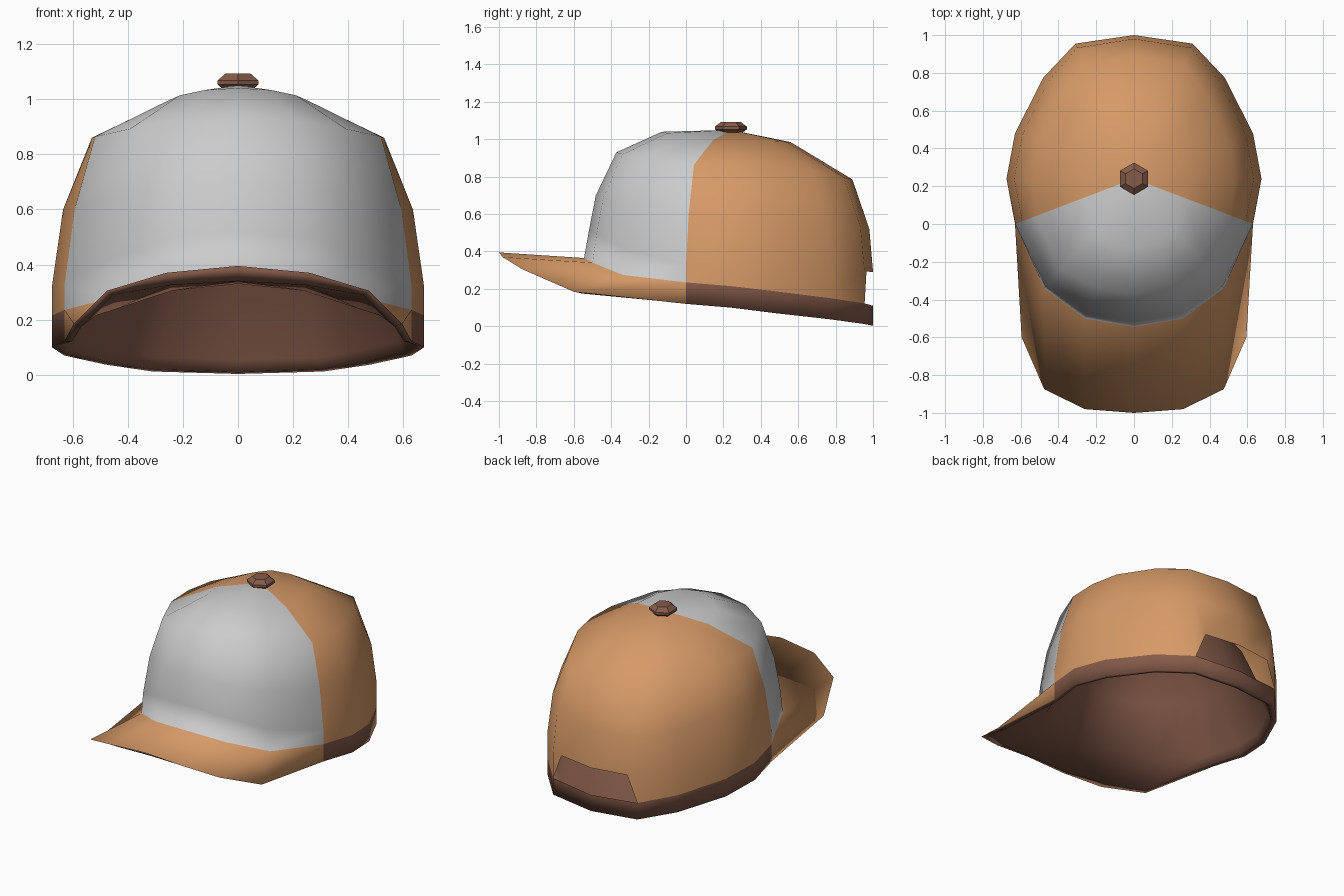
import bpy, bmesh, math
from mathutils import Vector

if "Cube" in bpy.data.objects:
    bpy.data.objects.remove(bpy.data.objects["Cube"])


def material(name, rgb):
    m = bpy.data.materials.new(name)
    m.diffuse_color = (*rgb, 1)
    m.use_nodes = True
    m.node_tree.nodes["Principled BSDF"].inputs["Base Color"].default_value = m.diffuse_color
    return m


GREY = material("grey_cloth", (0.55, 0.55, 0.55))
ORANGE = material("orange_cloth", (0.67, 0.32, 0.135))
BROWN = material("brown_cloth", (0.235, 0.105, 0.068))


def finish(name, bm, mats, mirror=False, smooth=False):
    """Turn the bmesh into an object, optionally mirrored and smooth."""
    me = bpy.data.meshes.new(name)
    bm.to_mesh(me)
    bm.free()
    ob = bpy.data.objects.new(name, me)
    bpy.context.collection.objects.link(ob)
    for m in mats:
        me.materials.append(m)
    if mirror:
        ob.modifiers.new("mirror", "MIRROR").merge_threshold = 0.002
    for p in me.polygons:
        p.use_smooth = smooth
    return ob


# Half outline of the crown's foot, front to back
outline = [(0, -.545, .365), (.26, -.5, .34), (.475, -.34, .275),
           (.63, 0, .235), (.675, .24, .215), (.63, .48, .187),
           (.48, .775, .15), (.31, .955, .122), (0, 1.0, .11)]
band_z = [.12, .10, .07, .037, .012, .003]     # band bottom, side to back
brim_edge = [(0, -1, .395), (.26, -.98, .37), (.475, -.875, .305), (.595, -.6, .185)]
CY = .24                                       # centre of the crown
# Crown levels: (scale, height) at front, side and back
levels = [((.965, .52), (1.0, .32), (1.0, .29)),
          ((.92, .70), (.94, .60), (.974, .52)),
          ((.78, .93), (.785, .86), (.855, .785)),
          ((.47, 1.04), (.385, .99), (.42, .985))]
lining_levels = [((.72, .56), (.72, .47), (.72, .43)),
                 ((.40, .83), (.40, .80), (.40, .77))]


def level_point(p, level, boost=1.0):
    front, side, back = level
    d = p[1] - CY
    w = (abs(d) / (.785 if d < 0 else .76)) ** 2.5
    end = front if d < 0 else back
    s, z = (side[k] + (end[k] - side[k]) * w for k in (0, 1))
    return (p[0] * s * boost, CY + d * s * boost, z)


bm = bmesh.new()


def face(verts, mat):
    bm.faces.new(verts).material_index = mat


# Crown: grey front panel, orange rear with an opening at the back
rings = [[bm.verts.new(p) for p in outline]]
for k, lv in enumerate(levels):
    rings.append([bm.verts.new(level_point(p, lv, 1.05 if k > 1 and i in (2, 3) else 1))
                  for i, p in enumerate(outline)])
top = bm.verts.new((0, CY, 1.05))
corner = bm.verts.new(rings[1][7].co.lerp(rings[1][8].co, .22))
for i in range(8):
    mat = 0 if i < 3 else 1
    for k in range(4):
        a, b = rings[k], rings[k + 1]
        if i == 7 and k == 0:
            face((a[7], corner, b[7]), 1)               # side of the opening
        elif i == 7 and k == 1:
            face((a[7], corner, a[8], b[8], b[7]), 1)   # above the opening
        else:
            face((a[i], a[i + 1], b[i + 1], b[i]), mat)
    face((rings[4][i], rings[4][i + 1], top), mat)

# Band round the sides and back
foot = rings[0]
low = [bm.verts.new((p[0], p[1], z)) for p, z in zip(outline[3:], band_z)]
for i in range(5):
    face((low[i], low[i + 1], foot[i + 4], foot[i + 3]), 2)

# Arched brim, turned down at both sides
o = [bm.verts.new(p) for p in brim_edge] + low[:1]
for i in range(2):
    face((foot[i], o[i], o[i + 1], foot[i + 1]), 1)
face((foot[2], o[2], o[3]), 1)
face((foot[2], o[3], foot[3]), 1)
face((foot[3], o[3], o[4]), 1)

# Lining: lip under the brim and band, then an inner dome
edge = o + low[1:]
inside = outline[:3] + [(.56, -.17, .25)] + outline[3:]
drops = [.055, .045, .015, .01, -.002]
lip, seat = [], []
for i, (v, p) in enumerate(zip(edge, inside)):
    x, y, z = v.co
    lip.append(bm.verts.new((x * .955, y * (.92 if y < 0 else .96),
                             z - (drops[i] if i < 5 else -.008))))
    seat.append(bm.verts.new((p[0] * .92, CY + (p[1] - CY) * .93,
                              p[2] - .035 if i < 4 else z + .05)))
lining = [edge, lip, seat] + [[bm.verts.new(level_point(p, lv)) for p in inside]
                              for lv in lining_levels]
peak = bm.verts.new((0, CY, .92))
for i in range(len(edge) - 1):
    for a, b in zip(lining, lining[1:]):
        face((a[i], b[i], b[i + 1], a[i + 1]), 2)
    face((lining[-1][i], peak, lining[-1][i + 1]), 2)
finish("cap_body", bm, [GREY, ORANGE, BROWN], mirror=True, smooth=True)

# Six-sided top button
bm = bmesh.new()
loops = []
for r, z in [(.055, 1.03), (.085, 1.053), (.085, 1.068), (.052, 1.093)]:
    loops.append([bm.verts.new((r * math.sin(a * math.pi / 3),
                                CY + r * math.cos(a * math.pi / 3), z)) for a in range(6)])
for a, b in zip(loops, loops[1:]):
    for i in range(6):
        j = (i + 1) % 6
        bm.faces.new((a[i], a[j], b[j], b[i]))
bm.faces.new(loops[0])
bm.faces.new(loops[-1])
bmesh.ops.recalc_face_normals(bm, faces=bm.faces)
finish("button", bm, [BROWN])
